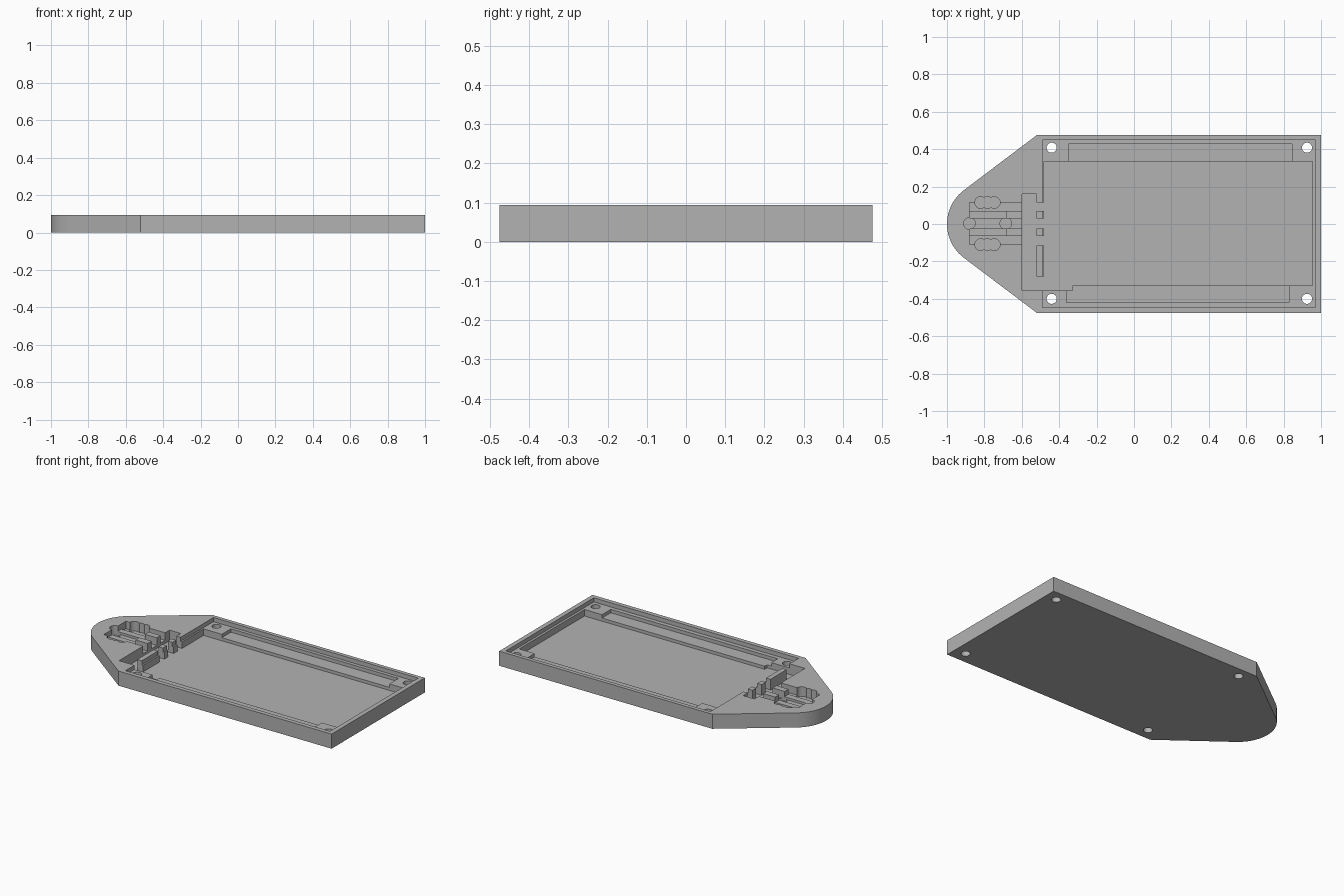
import bpy, bmesh
from math import sin, cos, pi, atan2

cube = bpy.data.objects.get("Cube")
if cube:
    bpy.data.objects.remove(cube, do_unlink=True)

TOP, SHELF, LEDGE, TRENCH, FLOOR = 0.094, 0.067, 0.045, 0.045, 0.025
ABOVE = 0.2

grey = bpy.data.materials.new("plain grey")
grey.use_nodes = True
colour = (0.45, 0.45, 0.45, 1)
grey.diffuse_color = colour
grey.node_tree.nodes["Principled BSDF"].inputs["Base Color"].default_value = colour


def prism(name, outline, z0, z1):
    """Extrude a closed counter-clockwise outline from z0 to z1."""
    bm = bmesh.new()
    face = bm.faces.new([bm.verts.new((x, y, z0)) for x, y in outline])
    grown = bmesh.ops.extrude_face_region(bm, geom=[face])["geom"]
    moved = [v for v in grown if isinstance(v, bmesh.types.BMVert)]
    bmesh.ops.translate(bm, verts=moved, vec=(0, 0, z1 - z0))
    bmesh.ops.recalc_face_normals(bm, faces=bm.faces)
    mesh = bpy.data.meshes.new(name)
    bm.to_mesh(mesh)
    bm.free()
    mesh.materials.append(grey)
    obj = bpy.data.objects.new(name, mesh)
    bpy.context.collection.objects.link(obj)
    return obj


def rect(x0, x1, y0, y1):
    return [(x0, y0), (x1, y0), (x1, y1), (x0, y1)]


def circle(x, y, r, n=32):
    return [(x + r * cos(2 * pi * i / n), y + r * sin(2 * pi * i / n)) for i in range(n)]


def cut(body, outline, z0):
    """Sink a pocket with the given outline down to z0."""
    cutter = prism("cutter", outline, z0, ABOVE)
    cutter.hide_render = True
    mod = body.modifiers.new("pocket", "BOOLEAN")
    mod.operation, mod.solver, mod.object = "DIFFERENCE", "EXACT", cutter
    bpy.context.view_layer.objects.active = body
    bpy.ops.object.modifier_apply(modifier=mod.name)
    bpy.data.objects.remove(cutter, do_unlink=True)


# Tray body: straight sides tapering to a rounded nose
radius, half = 0.226, 0.475
start = atan2(0.797, -0.603)
steps = 24
nose = [(radius - 1 + radius * cos(a), radius * sin(a))
        for a in (start + (2 * pi - 2 * start) * i / steps for i in range(steps + 1))]
tray = prism("tray", [(1, -half), (1, half), (-0.52, half)] + nose + [(-0.52, -half)], 0, TOP)

# Board shelf, side ledges, and deep main pocket joined to the cable channel
cut(tray, rect(-0.49, 0.97, -0.447, 0.45), SHELF)
cut(tray, rect(-0.35, 0.845, 0.30, 0.428), LEDGE)
cut(tray, rect(-0.36, 0.83, -0.42, -0.30), LEDGE)
cut(tray, [(0.955, -0.33), (0.955, 0.335), (-0.48, 0.335), (-0.48, 0.115), (-0.52, 0.115),
           (-0.52, 0.16), (-0.60, 0.16), (-0.60, -0.355), (-0.33, -0.355), (-0.33, -0.33)], FLOOR)

# Wiring recess in the nose, with round and scalloped sockets
cut(tray, rect(-0.88, -0.58, -0.11, 0.115), TRENCH)
for x in (-0.88, -0.685):
    cut(tray, circle(x, 0.003, 0.031), FLOOR + 0.007)
for y in (0.115, -0.11):
    for x in (-0.82, -0.784, -0.747):
        cut(tray, circle(x, y, 0.031), FLOOR + 0.007)

# Screw holes
for x in (-0.44, 0.925):
    for y in (-0.40, 0.408):
        cut(tray, circle(x, y, 0.027), -0.1)

# Ridges between wires, then the posts that carry the board edge
parts = [tray]
for side, (y0, y1) in (("right", (-0.065, -0.025)), ("left", (0.03, 0.07))):
    parts += [prism("low_ridge_" + side, rect(-0.88, -0.68, y0, y1), 0.01, 0.06),
              prism("high_ridge_" + side, rect(-0.685, -0.60, y0, y1), 0.01, TOP)]
for name, y0, y1 in (("right_post", -0.065, -0.025), ("left_post", 0.03, 0.07),
                     ("long_post", -0.28, -0.115)):
    parts += [prism(name, rect(-0.522, -0.49, y0, y1), 0.01, TOP),
              prism(name + "_step", rect(-0.50, -0.48, y0, y1), 0.01, SHELF)]

# Smooth the rounded walls, keep every edge crisp
bpy.ops.object.select_all(action="DESELECT")
for part in parts:
    part.select_set(True)
bpy.context.view_layer.objects.active = tray
bpy.ops.object.shade_smooth_by_angle(angle=pi / 6)
